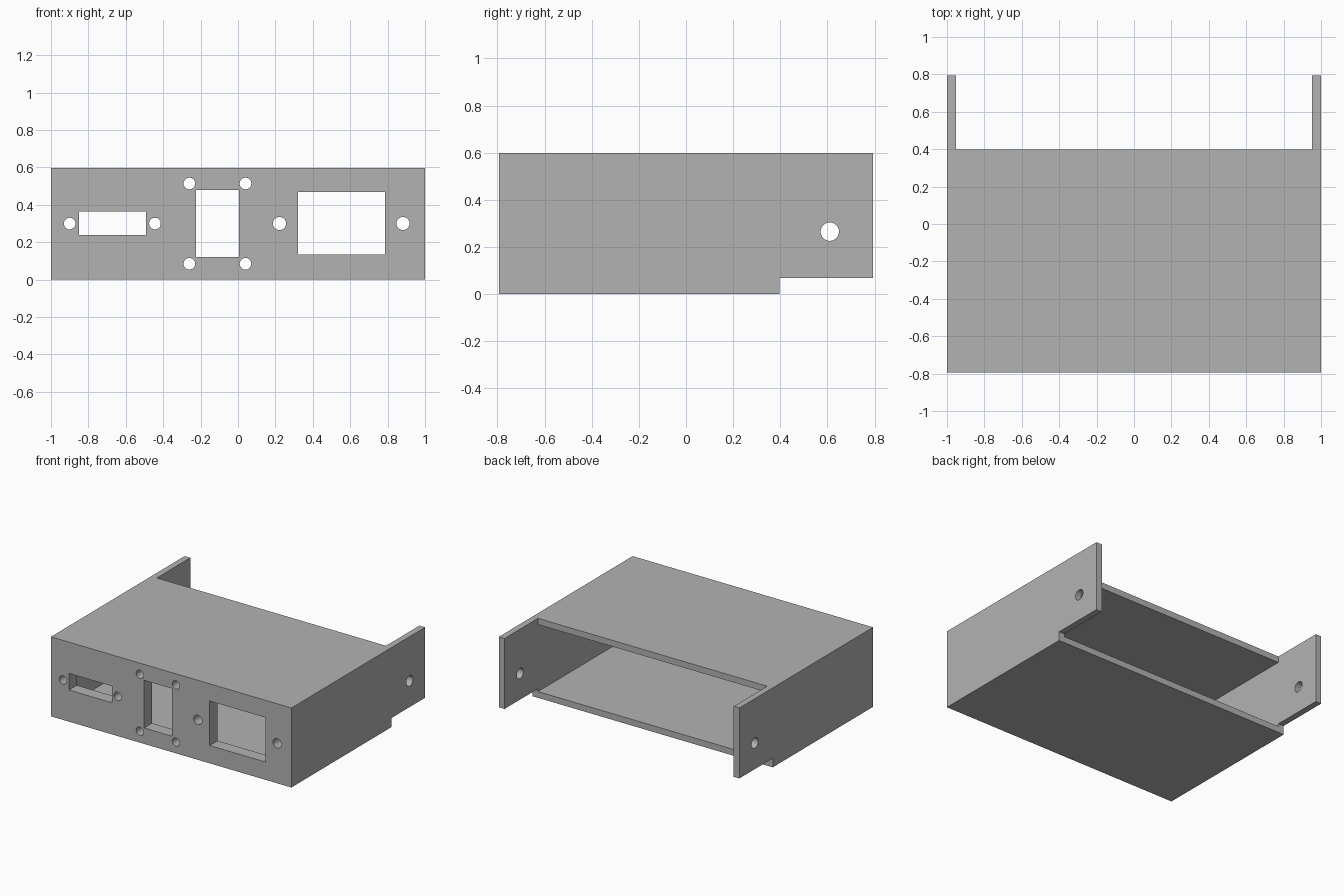
import bpy
import math

cube = bpy.data.objects.get("Cube")
if cube:
    bpy.data.objects.remove(cube, do_unlink=True)

# Main dimensions
W, D, H = 1.0, 0.794, 0.598      # half width, half depth, height
WALL, FRONT = 0.047, 0.094       # sheet and front panel thickness
STEP_Y, STEP_Z = 0.397, 0.068    # where the roof and floor stop, side notch height
OVER = 0.2                       # cutter overshoot

grey = bpy.data.materials.new("plain_grey")
grey.use_nodes = True
colour = (0.45, 0.45, 0.45, 1)
grey.diffuse_color = colour
grey.node_tree.nodes["Principled BSDF"].inputs["Base Color"].default_value = colour


def box(name, x, y, z):
    """Box from (min, max) pairs."""
    spans = (x, y, z)
    bpy.ops.mesh.primitive_cube_add(size=1, location=[sum(s) / 2 for s in spans])
    ob = bpy.context.object
    ob.name = name
    ob.scale = [s[1] - s[0] for s in spans]
    bpy.ops.object.transform_apply(location=True, rotation=True, scale=True)
    ob.data.materials.append(grey)
    return ob


def rod(name, radius, length, location, rotation):
    bpy.ops.mesh.primitive_cylinder_add(vertices=40, radius=radius, depth=length,
                                        location=location, rotation=rotation)
    ob = bpy.context.object
    ob.name = name
    ob.data.materials.append(grey)
    return ob


# Solid block that becomes the enclosure
body = box("enclosure", (-W, W), (-D, D), (0, H))


def cut(cutter):
    cutter.hide_render = True
    bpy.context.view_layer.objects.active = body
    mod = body.modifiers.new("cut", "BOOLEAN")
    mod.operation = "DIFFERENCE"
    mod.solver = "EXACT"
    mod.object = cutter
    bpy.ops.object.modifier_apply(modifier=mod.name)
    bpy.data.objects.remove(cutter, do_unlink=True)


# Hollow bay, open at the back
inner = (WALL - W, W - WALL)
cut(box("bay", inner, (FRONT - D, D + OVER), (WALL, H - WALL)))
# Roof and floor stop short, leaving two side ears
cut(box("rear_gap", inner, (STEP_Y, D + OVER), (-OVER, H + OVER)))
cut(box("ear_notch", (-W - OVER, W + OVER), (STEP_Y, D + OVER), (-OVER, STEP_Z)))

# Rectangular openings in the front panel
front_span = (-D - OVER, FRONT - D + OVER)
for x, z in (((-0.85, -0.492), (0.238, 0.363)),
             ((-0.225, 0.005), (0.12, 0.478)),
             ((0.32, 0.785), (0.134, 0.468))):
    cut(box("port", x, front_span, z))

# Screw holes beside the openings
screws = [(-0.9, 0.3, 0.031), (-0.444, 0.3, 0.031),
          (0.222, 0.3, 0.035), (0.882, 0.3, 0.035)]
screws += [(x, z, 0.031) for x in (-0.26, 0.04) for z in (0.085, 0.514)]
for x, z, radius in screws:
    cut(rod("screw_hole", radius, 2 * OVER, (x, -D, z), (math.pi / 2, 0, 0)))

# Mounting hole through both ears
cut(rod("ear_hole", 0.039, 2 * W + OVER, (0, 0.61, 0.265), (0, math.pi / 2, 0)))

# Smooth hole walls, crisp edges
bpy.ops.object.select_all(action="DESELECT")
body.select_set(True)
bpy.context.view_layer.objects.active = body
bpy.ops.object.shade_smooth_by_angle(angle=math.radians(30))
